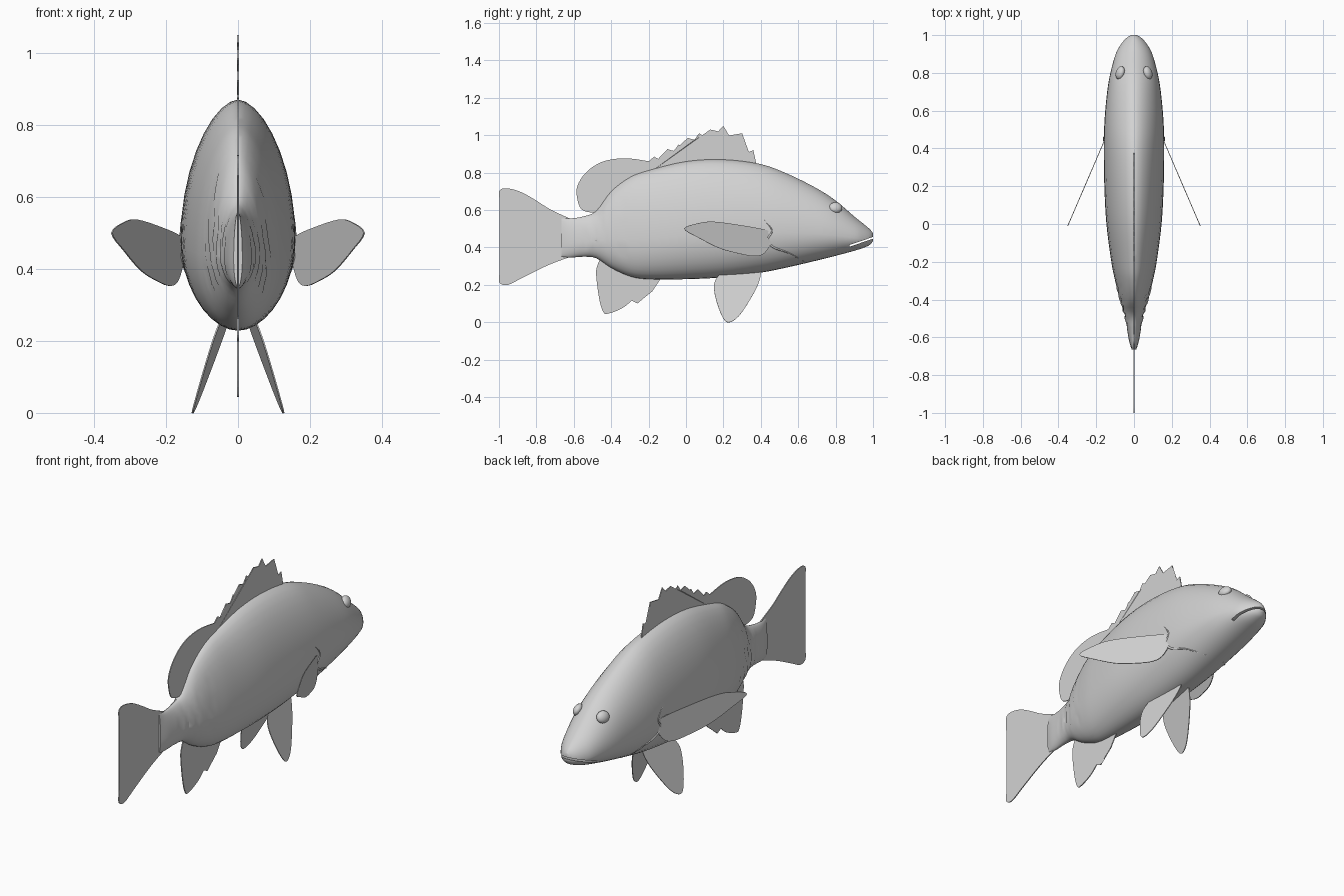
import bpy, bmesh, math
from mathutils import Vector

cube = bpy.data.objects.get("Cube")
if cube:
    bpy.data.objects.remove(cube, do_unlink=True)

grey = bpy.data.materials.new("pale_grey")
grey.use_nodes = True
grey.diffuse_color = (0.65, 0.65, 0.65, 1)
grey.node_tree.nodes["Principled BSDF"].inputs["Base Color"].default_value = grey.diffuse_color


def finish(bm, name, smooth=True):
    bmesh.ops.recalc_face_normals(bm, faces=bm.faces)
    mesh = bpy.data.meshes.new(name)
    bm.to_mesh(mesh)
    bm.free()
    mesh.materials.append(grey)
    ob = bpy.data.objects.new(name, mesh)
    bpy.context.collection.objects.link(ob)
    bpy.ops.object.select_all(action='DESELECT')
    ob.select_set(True)
    bpy.context.view_layer.objects.active = ob
    if smooth:
        bpy.ops.object.shade_smooth_by_angle(angle=math.radians(35))
    return ob


def spline(points, steps):
    """Catmull-Rom through the points."""
    p = [Vector(q) for q in points]
    p = [p[0]] + p + [p[-1]]
    out = []
    for i in range(1, len(p) - 2):
        a, b, c, d = p[i - 1:i + 3]
        for s in range(steps):
            t = s / steps
            out.append(0.5 * (2 * b + (c - a) * t + (2 * a - 5 * b + 4 * c - d) * t * t
                              + (3 * b - a - 3 * c + d) * t ** 3))
    return out + [p[-1]]


# Body stations: y, top, bottom, half width
stations = spline([
    (1.0, .475, .435, .014), (.985, .495, .415, .04), (.95, .525, .398, .07),
    (.9, .565, .382, .097), (.8, .65, .355, .125), (.7, .715, .33, .142),
    (.55, .79, .295, .156), (.4, .845, .265, .16), (.2, .87, .24, .157),
    (0, .86, .23, .146), (-.2, .812, .23, .12), (-.3, .775, .245, .1),
    (-.4, .70, .29, .075), (-.48, .595, .342, .052), (-.55, .565, .35, .038),
    (-.62, .555, .345, .026), (-.665, .56, .35, .012)], 4)


def section_x(station, z):
    """Half width of the egg-shaped section at height z."""
    y, top, bottom, width = station
    mid = bottom + (top - bottom) * .37
    s = (z - mid) / ((top - mid) if z > mid else (mid - bottom))
    return width * max(0, 1 - s * s) ** (.57 if z > mid else .5)


def surface_x(y, z):
    return section_x(min(stations, key=lambda s: abs(s[0] - y)), z)


SIDES = 36
bm = bmesh.new()
rings = []
for st in stations:
    y, top, bottom, width = st
    mid = bottom + (top - bottom) * .37
    ring = []
    for k in range(SIDES):
        a = math.tau * k / SIDES
        s, c = math.sin(a), math.cos(a)
        z = mid + s * ((top - mid) if s > 0 else (mid - bottom))
        x = math.copysign(section_x(st, z), c) if abs(c) > 1e-6 else 0
        # Folds of skin ahead of the tail
        if -.55 < y < -.33:
            x *= 1 + .07 * math.sin(y * 130 + 2 * math.sin(z * 25)) * abs(c)
        ring.append(bm.verts.new((x, y, z)))
    rings.append(ring)
for r, q in zip(rings, rings[1:]):
    for k in range(SIDES):
        n = (k + 1) % SIDES
        bm.faces.new((r[k], r[n], q[n], q[k]))
bm.faces.new(rings[0])
bm.faces.new(rings[-1])
body = finish(bm, "body")

# Mouth slit cut into the snout
bm = bmesh.new()
bmesh.ops.create_cube(bm, size=1)
slit = finish(bm, "mouth_cutter", False)
slit.scale = (.4, .16, .009)
slit.location = (0, .95, .434)
slit.rotation_euler.x = .33
slit.hide_render = True
cut = body.modifiers.new("mouth", 'BOOLEAN')
cut.operation, cut.object, cut.solver = 'DIFFERENCE', slit, 'EXACT'
bpy.context.view_layer.update()
bpy.context.view_layer.objects.active = body
bpy.ops.object.modifier_apply(modifier=cut.name)
bpy.data.objects.remove(slit, do_unlink=True)


def fin(name, outline, place=lambda y, z: 0, thickness=.005):
    """Thin sheet with a y-z outline; place gives x."""
    bm = bmesh.new()
    face = bm.faces.new([bm.verts.new((place(y, z), y, z)) for y, z in outline])
    bmesh.ops.triangulate(bm, faces=[face])
    ob = finish(bm, name, False)
    solid = ob.modifiers.new("thickness", 'SOLIDIFY')
    solid.thickness, solid.offset = thickness, 0
    return ob


fin("tail_fin", spline([
    (-.6, .545), (-.72, .60), (-.8, .65), (-.88, .695), (-.95, .715), (-.99, .71),
    (-1, .68), (-.985, .58), (-.977, .46), (-.982, .35), (-1, .24), (-.99, .205),
    (-.95, .2), (-.88, .235), (-.78, .285), (-.7, .32), (-.6, .355)], 4))

fin("rear_dorsal_fin", spline([
    (-.42, .60), (-.47, .585), (-.555, .6), (-.583, .67), (-.58, .73), (-.54, .795),
    (-.475, .845), (-.4, .87), (-.3, .875), (-.17, .855)], 4) + [(-.15, .78), (-.3, .7)])

# Spiny front dorsal fin: a peak for each spine with a dip after it
peaks = [(-.17, .885), (-.1, .925), (-.04, .95), (.01, .985), (.07, 1.01),
         (.13, 1.03), (.2, 1.05), (.3, 1.01), (.36, .92)]
spines = [(-.22, .78), (-.2, .86)]
for (y, z), (ny, nz) in zip(peaks, peaks[1:]):
    low = min(z, nz)
    spines += [(y, z), (y + (ny - y) * .3, low - .012), (y + (ny - y) * .6, low - .01)]
spines += [peaks[-1], (.375, .85), (.36, .8)]
fin("front_dorsal_fin", spines)

fin("anal_fin", spline([
    (-.45, .36), (-.475, .3), (-.48, .25), (-.465, .13), (-.445, .06), (-.42, .045),
    (-.34, .075), (-.28, .125)], 4) + [
    (-.26, .1), (-.245, .125), (-.23, .125), (-.2, .155), (-.18, .165), (-.14, .225), (-.14, .28)])

pelvic = spline([(.2, .28), (.155, .22), (.152, .16), (.175, .075), (.205, .012), (.235, 0),
                 (.28, .03), (.33, .1), (.38, .19), (.4, .26), (.38, .3)], 4)
pectoral = spline([(.47, .465), (.43, .492), (.315, .515), (.155, .537), (.07, .53),
                   (-.01, .5), (.07, .45), (.18, .395), (.29, .365), (.37, .353),
                   (.42, .37), (.46, .43)], 4)
gill = spline([(.42, .545), (.46, .49), (.435, .44), (.47, .4), (.55, .37), (.63, .325)], 6)

for side, sign in (("left", 1), ("right", -1)):
    fin(side + "_pelvic_fin", pelvic,
        lambda y, z: sign * (.045 + (.24 - z) * .32 - (y - .27) * .1), .004)
    fin(side + "_pectoral_fin", pectoral,
        lambda y, z: sign * (.153 + (.45 - y) * .43), .004)

    # Raised edge of the gill cover, tapering to both ends
    curve = bpy.data.curves.new(side + "_gill_edge", 'CURVE')
    curve.dimensions = '3D'
    curve.bevel_depth, curve.bevel_resolution = .006, 1
    line = curve.splines.new('POLY')
    line.points.add(len(gill) - 1)
    for i, (pt, g) in enumerate(zip(line.points, gill)):
        pt.co = (sign * (surface_x(*g) - .001), g[0], g[1], 1)
        pt.radius = .2 + .8 * math.sin(math.pi * i / (len(gill) - 1))
    curve.materials.append(grey)
    bpy.context.collection.objects.link(bpy.data.objects.new(side + "_gill_edge", curve))

    # Eye: flattened ball facing out, up and a little forward
    bm = bmesh.new()
    bmesh.ops.create_uvsphere(bm, u_segments=20, v_segments=12, radius=.036)
    eye = finish(bm, side + "_eye")
    eye.scale = (1, .85, .6)
    eye.location = (sign * .073, .8, .612)
    eye.rotation_mode = 'QUATERNION'
    eye.rotation_quaternion = Vector((sign * .85, .25, .4)).to_track_quat('Z', 'Y')
